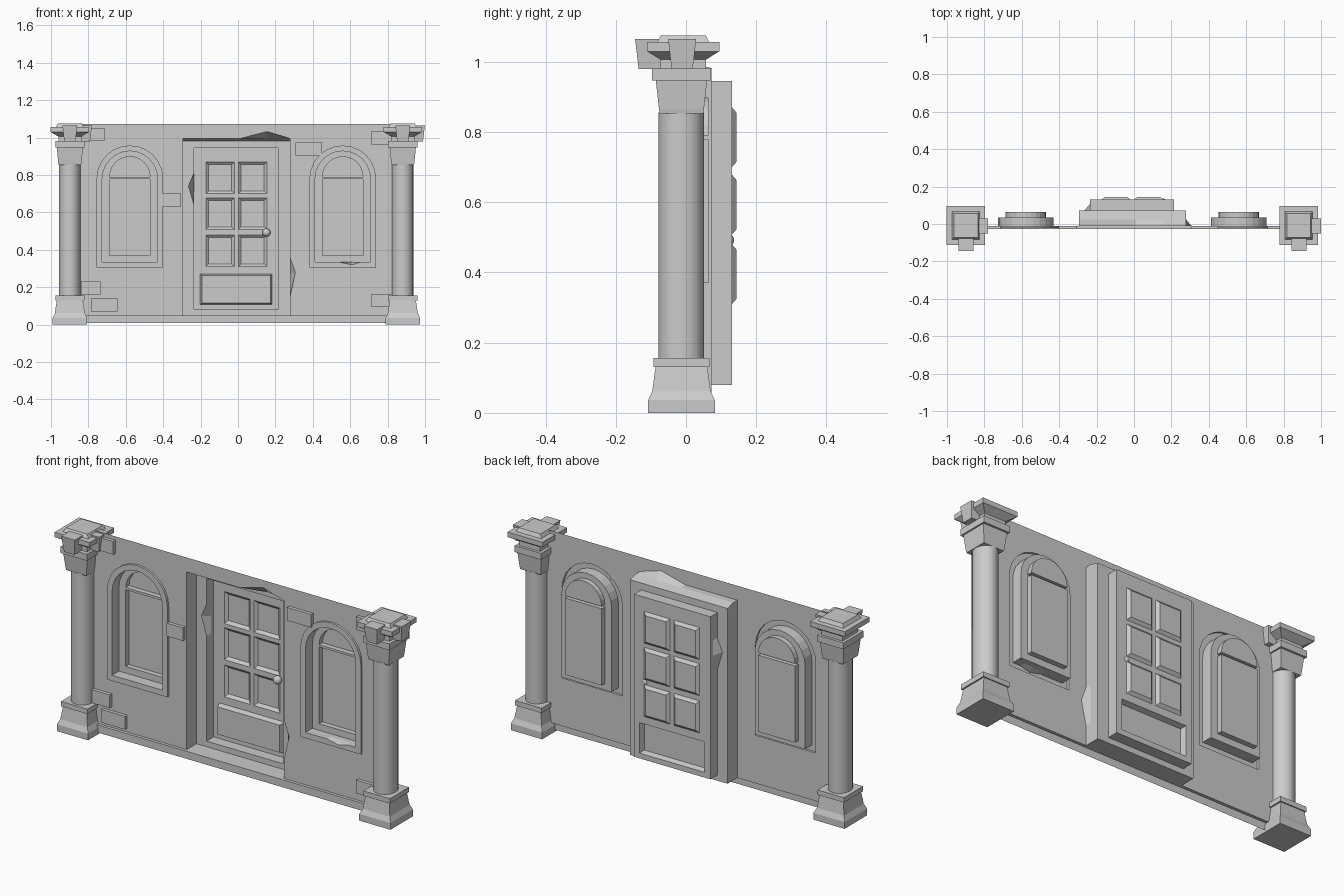
import bpy, bmesh, math

if "Cube" in bpy.data.objects:
    bpy.data.objects.remove(bpy.data.objects["Cube"], do_unlink=True)

stone = bpy.data.materials.new("grey_stone")
stone.use_nodes = True
GREY = (0.6, 0.6, 0.6, 1)
stone.diffuse_color = GREY
stone.node_tree.nodes["Principled BSDF"].inputs["Base Color"].default_value = GREY

WALL_Y, LEFT, RIGHT, TOP = -0.01, -0.9, 0.88, 1.072


def finish(bm, name, sheet=False):
    """Turn a bmesh into a named object; sheets are made to face the front."""
    bmesh.ops.recalc_face_normals(bm, faces=bm.faces)
    if sheet and sum(f.normal.y * f.calc_area() for f in bm.faces) > 0:
        bmesh.ops.reverse_faces(bm, faces=bm.faces)
    mesh = bpy.data.meshes.new(name)
    bm.to_mesh(mesh)
    bm.free()
    mesh.materials.append(stone)
    obj = bpy.data.objects.new(name, mesh)
    bpy.context.collection.objects.link(obj)
    return obj


def loop(bm, points, y):
    """Closed outline of (x, z) points at depth y."""
    verts = [bm.verts.new((x, y, z)) for x, z in points]
    for a, b in zip(verts, verts[1:] + verts[:1]):
        bm.edges.new((a, b))
    return verts


def bridge(bm, a, b):
    n = len(a)
    for i in range(n):
        j = (i + 1) % n
        bm.faces.new((a[i], a[j], b[j], b[i]))


def fill(bm, *loops):
    """Flat face bounded by the first outline with the others as holes."""
    edges = [bm.edges.get((a, b)) for l in loops for a, b in zip(l, l[1:] + l[:1])]
    made = bmesh.ops.triangle_fill(bm, edges=edges, use_beauty=True, normal=(0, -1, 0))
    faces = [g for g in made["geom"] if isinstance(g, bmesh.types.BMFace)]
    bmesh.ops.dissolve_limit(bm, angle_limit=0.01, verts=[], edges=list(
        {e for f in faces for e in f.edges if all(k in faces for k in e.link_faces)}))


def rect(x0, x1, z0, z1):
    return [(x0, z0), (x0, z1), (x1, z1), (x1, z0)]


def arch(cx, r, spring, bottom, steps=12):
    curve = [(cx - r * math.cos(math.pi * i / steps), spring + r * math.sin(math.pi * i / steps))
             for i in range(steps + 1)]
    return [(cx - r, bottom)] + curve + [(cx + r, bottom)] if bottom < spring else curve


def recess(bm, points, inner, y0, y1):
    """Pushed-in panel; returns its rim for use as a hole."""
    rim, back = loop(bm, points, y0), loop(bm, inner, y1)
    bridge(bm, rim, back)
    fill(bm, back)
    return rim


def box(name, x0, x1, y0, y1, z0, z1):
    bm = bmesh.new()
    bridge(bm, a := loop(bm, rect(x0, x1, z0, z1), y0), b := loop(bm, rect(x0, x1, z0, z1), y1))
    bm.faces.new(a)
    bm.faces.new(b)
    return finish(bm, name)


# Wall sheet, with the doorway and both windows folded into its back
bm = bmesh.new()


def window(cx, chipped):
    outer = arch(cx, 0.178, 0.78, 0.305)
    inner = arch(cx, 0.148, 0.78, 0.335)
    chip = [(cx + 0.1, 0.335), (cx + 0.05, 0.32), (cx - 0.02, 0.335)]
    rim = loop(bm, outer, WALL_Y)
    front = loop(bm, outer, -0.022)
    bridge(bm, rim, front)
    flat = [(cx + 0.1, 0.335), (cx + 0.05, 0.335), (cx - 0.02, 0.335)]
    lip = loop(bm, inner + (chip if chipped else flat), -0.022)
    ledge = loop(bm, inner + flat, 0.008)
    back = loop(bm, inner + flat, 0.036)
    fill(bm, front, lip)
    bridge(bm, lip, ledge)
    bridge(bm, ledge, back)
    fan = arch(cx, 0.108, 0.79, 0.79)
    pane = rect(cx - 0.108, cx + 0.108, 0.37, 0.778)
    fill(bm, back, recess(bm, fan, fan, 0.036, 0.064), recess(bm, pane, pane, 0.036, 0.064))
    return rim


# Doorway outline, with broken edges on the lintel and right jamb
straight = [(-0.295, 0.05), (-0.295, 0.995), (0.01, 0.995), (0.155, 0.995), (0.278, 0.995),
            (0.278, 0.36), (0.278, 0.27), (0.278, 0.15), (0.278, 0.05)]
broken = list(straight)
broken[3], broken[6] = (0.155, 1.032), (0.307, 0.28)
deep = [(x, min(z, 0.982)) for x, z in straight]
rim = loop(bm, [(LEFT, 0.05)] + broken + [(RIGHT, 0.05), (RIGHT, TOP), (LEFT, TOP)], WALL_Y)
fill(bm, rim, window(-0.578, False), window(0.56, True))
jamb = [loop(bm, broken, WALL_Y), loop(bm, straight, 0.025), loop(bm, deep, 0.072)]
bridge(bm, jamb[0], jamb[1])
bridge(bm, jamb[1], jamb[2])

# Inner door jamb with one chip on its left edge
inner = [(-0.235, 0.08), (-0.235, 0.64), (-0.235, 0.73), (-0.235, 0.81),
         (-0.235, 0.945), (0.214, 0.945), (0.214, 0.08)]
nick = list(inner)
nick[2] = (-0.265, 0.74)
step = [loop(bm, nick, 0.072), loop(bm, inner, 0.108), loop(bm, inner, 0.131)]
fill(bm, jamb[2], step[0])
bridge(bm, step[0], step[1])
bridge(bm, step[1], step[2])

# Door leaf: six bevelled panes and one raised panel
holes = []
for x0 in (-0.172, 0.002):
    for z0 in (0.31, 0.508, 0.7):
        x1, z1, b = x0 + 0.152, z0 + 0.17, 0.015
        holes.append(recess(bm, rect(x0, x1, z0, z1),
                            rect(x0 + b, x1 - b, z0 + b, z1 - b), 0.131, 0.144))
holes.append(recess(bm, rect(-0.202, 0.182, 0.108, 0.27), rect(-0.193, 0.173, 0.116, 0.262), 0.131, 0.103))
fill(bm, step[2], *holes)
bmesh.ops.remove_doubles(bm, verts=bm.verts, dist=0.0001)
finish(bm, "wall_and_door", True)

# Baseboard: ledge and front strip
bm = bmesh.new()
profile = [(WALL_Y, 0.05), (-0.026, 0.05), (-0.026, 0.01)]
ends = [[bm.verts.new((x, y, z)) for y, z in profile] for x in (LEFT, RIGHT)]
for i in range(2):
    bm.faces.new((ends[0][i], ends[0][i + 1], ends[1][i + 1], ends[1][i]))
finish(bm, "baseboard", True)

# Loose bricks standing proud of the wall
for x, z, w in ((-0.83, 0.982, 0.115), (0.715, 0.964, 0.11), (0.308, 0.905, 0.142), (-0.4, 0.632, 0.095),
                (-0.84, 0.16, 0.104), (-0.785, 0.07, 0.14), (0.715, 0.095, 0.13)):
    box("wall_brick", x, x + w, -0.028, WALL_Y, z, z + 0.07)

# Door knob
bpy.ops.mesh.primitive_uv_sphere_add(segments=12, ring_count=8, radius=0.022, location=(0.152, 0.115, 0.492))
knob = bpy.context.object
knob.name = "door_knob"
knob.data.materials.append(stone)
bpy.ops.object.shade_smooth_by_angle()


def stack(name, cx, cy, sections):
    """Square sections (z, half x, half y) joined into a solid."""
    bm = bmesh.new()
    rings = [[bm.verts.new((cx + sx * hx, cy + sy * hy, z))
              for sx, sy in ((-1, -1), (1, -1), (1, 1), (-1, 1))] for z, hx, hy in sections]
    for a, b in zip(rings, rings[1:]):
        bridge(bm, a, b)
    bm.faces.new(rings[0])
    bm.faces.new(rings[-1])
    return finish(bm, name)


def keystone(name, cx, cy, sideways):
    """Tapered block on the front or the +x side of the capital."""
    bm = bmesh.new()
    rings = []
    for z, half, reach in ((0.98, 0.03, 0.124), (1.065, 0.04, 0.134)):
        corners = [(-half, 0.05), (half, 0.05), (half, reach), (-half, reach)]
        rings.append([bm.verts.new((cx + r - 0.016, cy + s, z) if sideways else (cx + s, cy - r, z))
                      for s, r in corners])
    bridge(bm, *rings)
    for r in rings:
        bm.faces.new(r)
    finish(bm, name)


# Pillars at both ends
for side, cx in (("right", -0.899), ("left", 0.881)):
    cy = -0.013
    stack(side + "_pillar_base", cx, cy, [(0, 0.092, 0.095), (0.036, 0.092, 0.095), (0.062, 0.08, 0.083),
                                          (0.13, 0.07, 0.074)])
    stack(side + "_pillar_collar", cx, cy, [(0.13, 0.078, 0.08), (0.156, 0.078, 0.08)])
    bpy.ops.mesh.primitive_cylinder_add(vertices=16, radius=1, depth=0.7, location=(cx, cy - 0.001, 0.505))
    shaft = bpy.context.object
    shaft.name = side + "_pillar_shaft"
    shaft.scale = (0.058, 0.065, 1)
    shaft.data.materials.append(stone)
    bpy.ops.object.transform_apply(location=False, rotation=False)
    bpy.ops.object.shade_smooth_by_angle()
    stack(side + "_pillar_capital", cx, cy, [(0.853, 0.06, 0.062), (0.865, 0.062, 0.064), (0.947, 0.07, 0.073)])
    stack(side + "_capital_slab", cx, cy, [(0.947, 0.078, 0.084), (0.981, 0.078, 0.084)])
    stack(side + "_pillar_cap", cx, cy + 0.005, [(0.981, 0.062, 0.065), (1.006, 0.062, 0.065), (1.03, 0.103, 0.103),
                                                 (1.056, 0.103, 0.103), (1.056, 0.074, 0.074), (1.075, 0.064, 0.064)])
    keystone(side + "_front_keystone", cx, cy + 0.002, False)
    keystone(side + "_side_keystone", cx, cy + 0.002, True)
